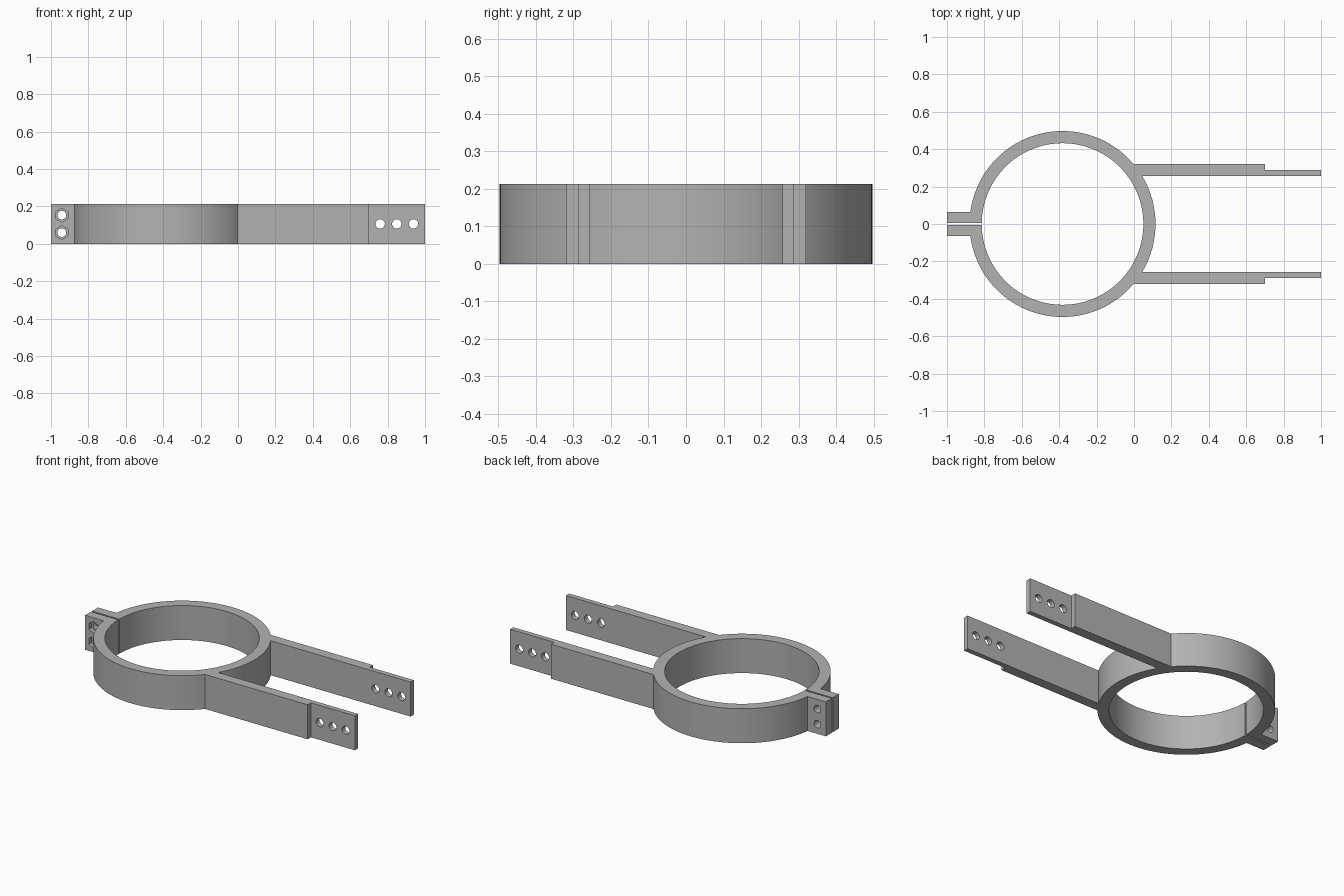
import bpy, bmesh, math

if "Cube" in bpy.data.objects:
    bpy.data.objects.remove(bpy.data.objects["Cube"])

H = 0.213                      # overall height
CX, R_OUT, R_IN = -0.382, 0.497, 0.432
GAP, TAB = 0.005, 0.063        # half widths of the slit and of the clamp tabs

grey = bpy.data.materials.new("grey_plastic")
grey.diffuse_color = (0.45, 0.45, 0.45, 1)
grey.use_nodes = True
grey.node_tree.nodes["Principled BSDF"].inputs["Base Color"].default_value = grey.diffuse_color


def extrude_profile(name, pts):
    """Solid of height H from a flat outline."""
    bm = bmesh.new()
    face = bm.faces.new([bm.verts.new((x, y, 0)) for x, y in pts])
    out = bmesh.ops.extrude_face_region(bm, geom=[face])
    verts = [v for v in out["geom"] if isinstance(v, bmesh.types.BMVert)]
    bmesh.ops.translate(bm, vec=(0, 0, H), verts=verts)
    bmesh.ops.recalc_face_normals(bm, faces=bm.faces)
    me = bpy.data.meshes.new(name)
    bm.to_mesh(me)
    bm.free()
    ob = bpy.data.objects.new(name, me)
    bpy.context.collection.objects.link(ob)
    me.materials.append(grey)
    return ob


def arc(r, a0, a1, n=128):
    return [(CX + r * math.cos(a0 + (a1 - a0) * i / n),
             r * math.sin(a0 + (a1 - a0) * i / n)) for i in range(n + 1)]


def boolean(ob, other, op):
    mod = ob.modifiers.new(op.lower(), 'BOOLEAN')
    mod.operation, mod.object, mod.solver = op, other, 'EXACT'
    bpy.context.view_layer.objects.active = ob
    bpy.ops.object.modifier_apply(modifier=mod.name)
    bpy.data.objects.remove(other)


def drill(ob, x, y, z, r, depth, sides=32):
    """Cut a hole along y, centred on the given point."""
    bpy.ops.mesh.primitive_cylinder_add(vertices=sides, radius=r, depth=depth,
                                        location=(x, y, z), rotation=(math.pi / 2, 0, 0))
    cutter = bpy.context.object
    cutter.hide_render = True
    cutter.data.materials.append(grey)
    boolean(ob, cutter, 'DIFFERENCE')


# Split ring with its two clamp tabs, as one outline
a_in = math.pi - math.asin(GAP / R_IN)
a_out = math.pi - math.asin(TAB / R_OUT)
clamp = extrude_profile("clamp_ring", arc(R_IN, a_in, -a_in) + [(-1, -GAP), (-1, -TAB)]
                        + arc(R_OUT, -a_out, a_out) + [(-1, TAB), (-1, GAP)])

# Two stepped arms, rooted inside the ring wall
for s in (-1, 1):
    arm = extrude_profile("arm", [(-0.025, s * 0.257), (1, s * 0.257), (1, s * 0.288),
                                  (0.70, s * 0.288), (0.70, s * 0.32), (-0.025, s * 0.32)])
    boolean(clamp, arm, 'UNION')

# Screw holes through the arm tips
for x in (0.76, 0.849, 0.938):
    drill(clamp, x, 0, H / 2, 0.025, 0.8)

# Clamp bolt holes with hexagonal nut pockets on the front tab
for z in (0.06, 0.153):
    drill(clamp, -0.942, 0, z, 0.023, 0.3)
    drill(clamp, -0.942, -TAB, z, 0.037, 0.05, 6)

bpy.ops.object.select_all(action='DESELECT')
clamp.select_set(True)
bpy.context.view_layer.objects.active = clamp
bpy.ops.object.shade_smooth_by_angle(angle=math.radians(30))
